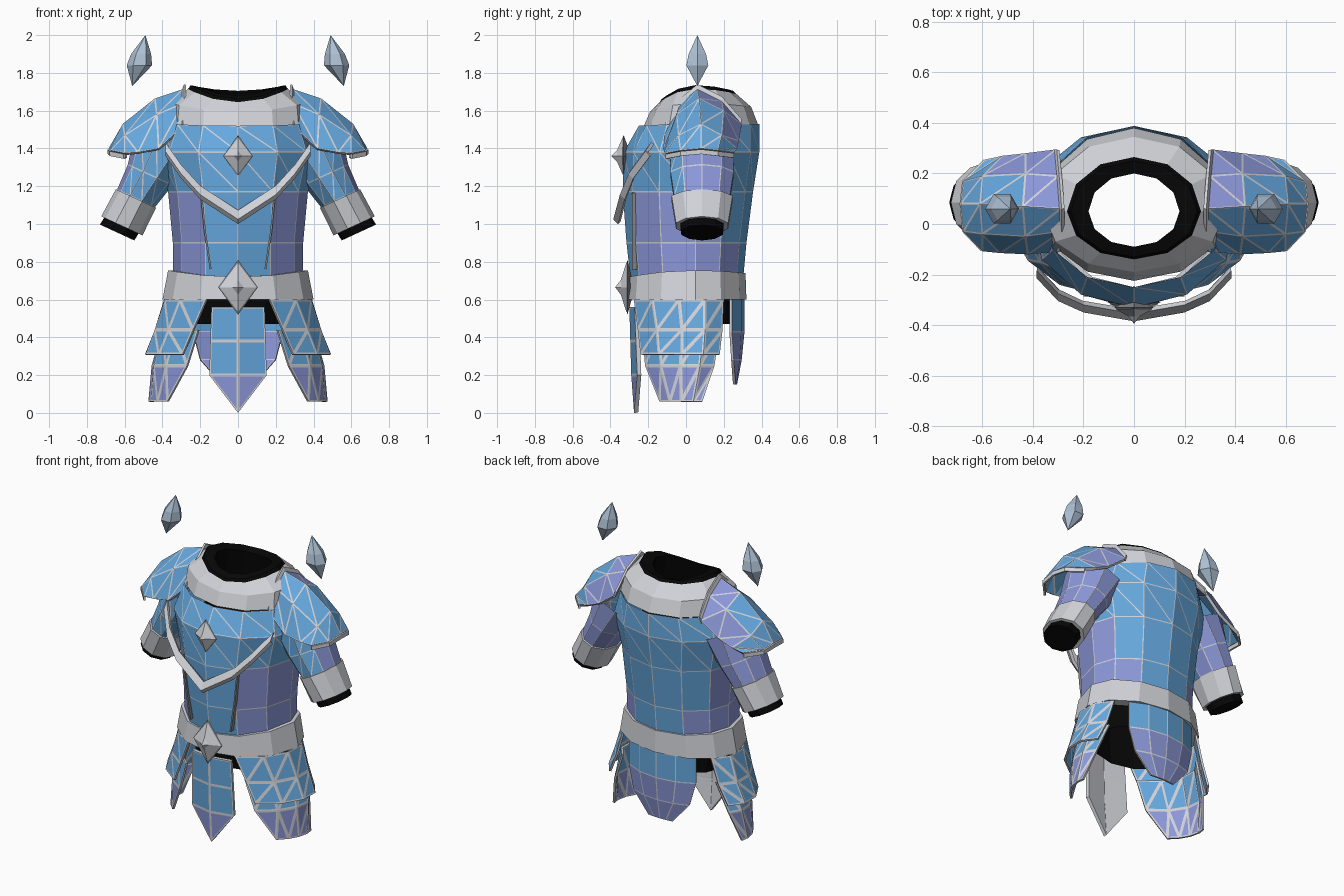
import bpy, bmesh
from math import sin, cos, radians, pi
from mathutils import Vector

if "Cube" in bpy.data.objects:
    bpy.data.objects.remove(bpy.data.objects["Cube"])


def material(name, rgb):
    m = bpy.data.materials.new(name)
    m.use_nodes = True
    m.diffuse_color = (*rgb, 1)
    m.node_tree.nodes["Principled BSDF"].inputs["Base Color"].default_value = (*rgb, 1)
    return m


BLUE = material("armour_blue", (0.13, 0.39, 0.73))
VIOLET = material("armour_violet", (0.26, 0.31, 0.69))
TRIM = material("pale_trim", (0.64, 0.65, 0.69))
BLACK = material("undersuit_black", (0.002, 0.002, 0.002))
CRYSTAL = material("crystal", (0.42, 0.53, 0.66))
DARK = material("dark_metal", (0.24, 0.25, 0.27))
PLATED = (BLUE, VIOLET, TRIM)
YC = 0.05


def never(c):
    return False


def surface(name, rows, mats, wrap=False, violet=never, split=never, line=0,
            thick=0, lining=False, mirror=False, ref=None, cap=False):
    """Skin rows of points; optional seam lines, thickness and mirroring."""
    bm = bmesh.new()
    grid = [[bm.verts.new(p) for p in row] for row in rows]
    n = len(rows[0])
    for a, b in zip(grid, grid[1:]):
        for i in range(n if wrap else n - 1):
            j = (i + 1) % n
            bm.faces.new((a[i], a[j], b[j], b[i]))
    if cap:
        bm.faces.new(grid[-1])
    bmesh.ops.remove_doubles(bm, verts=bm.verts, dist=0.0005)
    if ref is None:
        bmesh.ops.recalc_face_normals(bm, faces=bm.faces)
    else:
        bm.normal_update()
        facing = sum(f.normal.dot(f.calc_center_median() - Vector(ref)) * f.calc_area()
                     for f in bm.faces)
        if facing < 0:
            bmesh.ops.reverse_faces(bm, faces=bm.faces)
    for f in bm.faces:
        f.material_index = int(violet(f.calc_center_median()))
    chosen = [f for f in bm.faces if split(f.calc_center_median())]
    if chosen:
        bmesh.ops.triangulate(bm, faces=chosen, quad_method='ALTERNATE')
    if line:
        seams = bmesh.ops.inset_individual(bm, faces=bm.faces[:], thickness=line,
                                           use_even_offset=True)
        for f in seams["faces"]:
            f.material_index = 2
    me = bpy.data.meshes.new(name)
    bm.to_mesh(me)
    bm.free()
    for m in mats:
        me.materials.append(m)
    ob = bpy.data.objects.new(name, me)
    bpy.context.collection.objects.link(ob)
    if thick:
        s = ob.modifiers.new("thickness", 'SOLIDIFY')
        s.thickness = thick
        s.material_offset_rim = 2
        s.material_offset = 2 if lining else 0
    if mirror:
        ob.modifiers.new("mirror", 'MIRROR')
    return ob


def arc(w, f, b, zf, zs=None, zb=None, a0=0, a1=360, n=12):
    """Points round the body; angle 0 is the front centre."""
    zs = zf if zs is None else zs
    zb = zf if zb is None else zb
    pts = []
    for i in range(n):
        full = a1 - a0 == 360
        a = radians(a0 + (a1 - a0) * i / (n if full else n - 1))
        c = cos(a)
        end, z = (YC - f, zf) if c > 0 else (b - YC, zb)
        pts.append((w * sin(a), YC - end * c, zs + (z - zs) * c * c))
    return pts


AXIS = (0, YC, 1)

# Torso
surface("torso", [arc(0.345, -0.29, 0.30, 0.68), arc(0.345, -0.315, 0.32, 0.90),
                  arc(0.37, -0.335, 0.355, 1.17), arc(0.42, -0.33, 0.388, 1.38),
                  arc(0.37, -0.25, 0.388, 1.52, 1.53, 1.53)],
        PLATED, wrap=True, line=0.0035, ref=AXIS,
        violet=lambda c: abs(c.x) > 0.22 and c.z < 1.2 and c.y < 0.24,
        split=lambda c: c.z > 1.17)

# Collar and undersuit
surface("collar", [arc(0.37, -0.225, 0.38, 1.515, 1.53, 1.53),
                   arc(0.36, -0.19, 0.345, 1.595, 1.64, 1.62),
                   arc(0.265, -0.14, 0.265, 1.645, 1.715, 1.69)],
        (TRIM,), wrap=True, ref=AXIS)
surface("undersuit", [arc(0.268, -0.143, 0.267, 1.64, 1.71, 1.685),
                      arc(0.25, -0.13, 0.25, 1.66, 1.735, 1.705),
                      arc(0.18, -0.09, 0.20, 1.68, 1.72, 1.69),
                      arc(0.24, -0.14, 0.25, 1.45), arc(0.30, -0.22, 0.25, 0.65),
                      arc(0.29, -0.21, 0.245, 0.47)], (BLACK,), wrap=True, ref=AXIS)

# Belt
surface("belt", [arc(0.33, -0.25, 0.26, 0.60), arc(0.40, -0.315, 0.32, 0.60),
                 arc(0.37, -0.305, 0.315, 0.72, 0.755, 0.74),
                 arc(0.33, -0.28, 0.29, 0.72, 0.755, 0.74)], (TRIM,), wrap=True, ref=AXIS)

# Chest chevron, tilted upward, and waist ribs
spine = [(-0.385, -0.20, 1.395), (-0.30, -0.29, 1.275), (-0.20, -0.335, 1.165),
         (0, -0.37, 1.035)]
spine += [(-x, y, z) for x, y, z in spine[-2::-1]]
surface("chest_chevron", [[(x, y + d, z + h) for x, y, z in spine]
                          for d, h in ((0.01, -0.035), (-0.015, -0.01), (0.015, 0.038))],
        (TRIM,), thick=0.02, ref=AXIS)
surface("waist_rib", [[(0.20, y, 1.165), (0.18, y, 0.96), (0.15, y, 0.76)]
                      for y in (-0.25, -0.287)], (DARK,), thick=0.01, mirror=True)


# Diamond ornaments
def diamond(name, y, z, rx, ry, rz, mat):
    rings = [[(rx * k * cos(i * pi / 2), y + ry * k * sin(i * pi / 2), z + h * rz)
              for i in range(4)] for h, k in ((-1, 0), (0, 1), (1, 0))]
    surface(name, rings, (mat,), wrap=True, ref=(0, y, z))


for place, y, z, s in (("belt", -0.31, 0.665, 1.0), ("chest", -0.33, 1.36, 0.75)):
    diamond(place + "_gem_frame", y, z, 0.105 * s, 0.04, 0.137 * s + 0.008, DARK)
    diamond(place + "_gem_border", y - 0.006, z, 0.098 * s, 0.042, 0.129 * s, TRIM)
    diamond(place + "_gem", y, z, 0.065 * s, 0.065, 0.085 * s, TRIM)


# Sleeves
def tube(x, z, ru, rv):
    return [(x + 0.91 * ru * cos(a), 0.085 + rv * sin(a), z + 0.42 * ru * cos(a))
            for a in (2 * pi * i / 10 for i in range(10))]


elbow = (0.50, 0.08, 1.2)
surface("sleeve", [tube(0.38, 1.42, 0.18, 0.18), tube(0.465, 1.26, 0.13, 0.175),
                   tube(0.54, 1.135, 0.11, 0.155)], PLATED, wrap=True, line=0.0035,
        mirror=True, ref=elbow, violet=lambda c: c.y > 0.06 or c.y > 0.01 and c.x > 0.5,
        split=lambda c: c.y < 0.01)
surface("cuff", [tube(0.54, 1.135, 0.105, 0.15), tube(0.54, 1.135, 0.117, 0.17),
                 tube(0.615, 0.99, 0.12, 0.145), tube(0.615, 0.99, 0.10, 0.12)],
        (TRIM,), wrap=True, mirror=True, ref=elbow)
surface("wrist", [tube(0.60, 1.02, 0.10, 0.125), tube(0.64, 0.955, 0.10, 0.115)],
        (BLACK,), wrap=True, mirror=True, cap=True)

# Pauldrons: each row runs front to back over the shoulder
inner = [(0.30, -0.11, 1.51), (0.29, -0.03, 1.64), (0.29, 0.06, 1.715),
         (0.30, 0.19, 1.65), (0.31, 0.295, 1.53)]
crown = [(0.42, -0.12, 1.40), (0.43, -0.05, 1.58), (0.44, 0.07, 1.665),
         (0.43, 0.20, 1.60), (0.43, 0.28, 1.44)]
slope = [(0.53, -0.115, 1.38), (0.60, -0.04, 1.47), (0.61, 0.08, 1.53),
         (0.60, 0.19, 1.47), (0.52, 0.27, 1.40)]
rim = [(0.60, -0.108, 1.375), (0.675, -0.03, 1.39), (0.685, 0.08, 1.40),
       (0.675, 0.17, 1.39), (0.59, 0.255, 1.38)]
shoulder = (0.35, 0.08, 1.25)
surface("pauldron", [inner, crown, slope, rim], PLATED, line=0.0045, thick=0.018,
        mirror=True, ref=shoulder, violet=lambda c: c.y > 0.12 and c.x < 0.51,
        split=lambda c: True)
surface("pauldron_rim", [[(x + 0.005, y, z - d) for x, y, z in rim] for d in (0.005, 0.03)],
        (TRIM,), thick=0.012, mirror=True, ref=shoulder)
surface("pauldron_neck_trim", [[(x + d, y, z + h) for x, y, z in inner]
                               for d, h in ((0.01, -0.015), (-0.004, 0.025))],
        (TRIM,), thick=0.012, mirror=True, ref=shoulder)


# Skirt plates
def plates(name, rows, n=5, **options):
    pts = [arc(w, f, b, z, a0=a0, a1=a1, n=n) for z, w, f, b, a0, a1 in rows]
    surface(name, pts, PLATED, ref=(0, YC, 0.3), **options)


plates("hip_plate_upper", [(0.60, 0.40, -0.31, 0.30, 25, 127), (0.44, 0.45, -0.31, 0.30, 32, 125),
                           (0.31, 0.50, -0.31, 0.30, 36, 121)],
       line=0.0095, thick=0.013, mirror=True, split=lambda c: True)
plates("hip_plate_lower", [(0.44, 0.41, -0.28, 0.28, 31, 124), (0.25, 0.46, -0.28, 0.28, 36, 116),
                           (0.06, 0.475, -0.26, 0.26, 52, 100)],
       line=0.0095, thick=0.013, mirror=True, split=lambda c: True,
       violet=lambda c: c.z < 0.25)
plates("front_plate", [(0.56, 0.36, -0.30, 0.3, -23, 23), (0.38, 0.36, -0.295, 0.3, -24, 24),
                       (0.20, 0.36, -0.29, 0.3, -25, 25), (0.0, 0.36, -0.275, 0.3, 0, 0)],
       n=3, line=0.008, thick=0.022, lining=True, violet=lambda c: c.z < 0.2)
plates("back_plate", [(0.61, 0.36, -0.3, 0.31, 138, 222), (0.43, 0.36, -0.3, 0.31, 138, 222),
                      (0.28, 0.36, -0.3, 0.295, 146, 214), (0.15, 0.36, -0.3, 0.27, 166, 194)],
       line=0.004, thick=0.015, violet=lambda c: c.z < 0.45)

# Floating crystals
surface("floating_crystal",
        [[(x + r * cos(i * pi / 3), 0.06 + r * sin(i * pi / 3), z) for i in range(6)]
         for x, z, r in ((0.56, 1.73, 0), (0.522, 1.84, 0.067), (0.513, 1.90, 0.053),
                         (0.49, 2.0, 0))],
        (CRYSTAL,), wrap=True, mirror=True, ref=(0.52, 0.06, 1.86))
